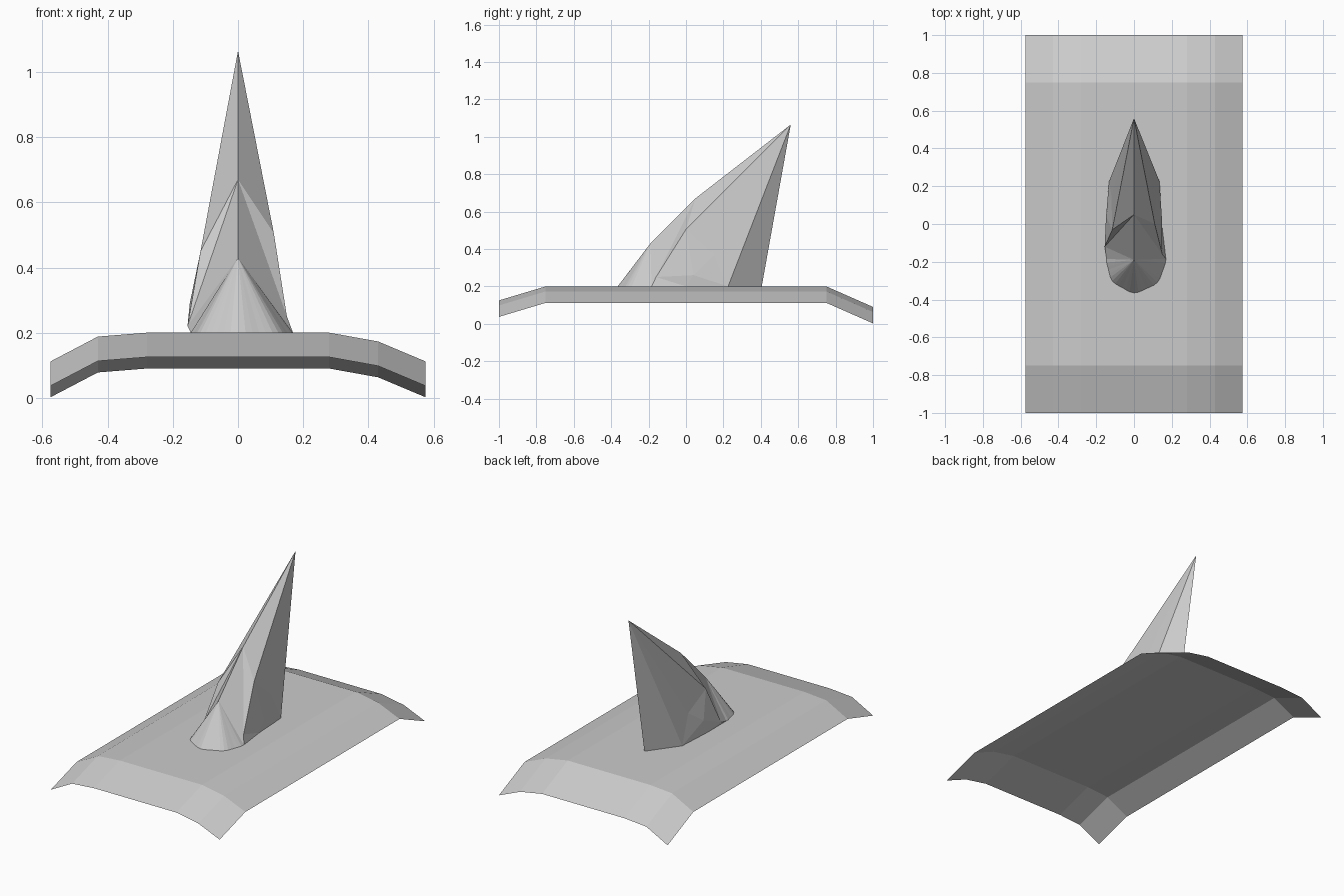
import bpy, math

if "Cube" in bpy.data.objects:
    bpy.data.objects.remove(bpy.data.objects["Cube"])


def make_mesh(name, verts, faces):
    me = bpy.data.meshes.new(name)
    me.from_pydata(verts, [], faces)
    me.validate()
    ob = bpy.data.objects.new(name, me)
    bpy.context.collection.objects.link(ob)
    return ob


# Water sheet: cross profile (x, z) swept along y stations (y, drop)
profile = [(-.575, .112), (-.43, .188), (-.28, .2), (.28, .2), (.43, .173), (.575, .112)]
stations = [(-1, .075), (-.75, 0), (.75, 0), (1, .11)]
verts = [(x, y, z - drop) for y, drop in stations for x, z in profile]
n = len(profile)
faces = [(j * n + i, j * n + i + 1, (j + 1) * n + i + 1, (j + 1) * n + i)
         for j in range(len(stations) - 1) for i in range(n - 1)]
make_mesh("water_sheet", verts, faces)

# Faceted fin: centre ridge points shared by both flanks
ridge = {"T": (0, .56, 1.065), "M": (0, .05, .67), "N": (0, -.19, .43), "K": (0, .405, .2)}
right = {"A": (.11, 0, .505), "B": (.118, .15, .37), "C": (.147, .04, .26),
         "D": (.135, .225, .2), "F": (.147, 0, .2), "E": (.15, -.16, .25)}
left = {"A": (-.115, -.03, .45), "B": (-.12, .15, .37), "C": (-.148, .04, .29),
        "D": (-.132, .225, .2), "F": (-.145, 0, .2), "E": (-.155, -.12, .22)}
flank = ["TKD", "TDB", "TBA", "TAM", "ABC", "BDC", "CDF", "CFE", "ACE", "MAE", "MEN"]

verts = list(ridge.values())
index = {k: i for i, k in enumerate(ridge)}
front = len(verts)
verts.append((0, -.365, .2))
faces = []
STEPS = 12
for sign, pts, shrink in ((1, right, .006), (-1, left, .03)):
    names = dict(index)
    for k, co in pts.items():
        names[k] = len(verts)
        verts.append(co)
    side = [tuple(names[c] for c in f) for f in flank]
    # Rounded cone at the nose: a fan from the low peak
    prev = front
    for s in range(1, STEPS + 1):
        t = s / STEPS
        a = t * math.radians(92)
        r = .175 - shrink * t - .008 * math.sin(t * math.pi * 2) ** 2
        verts.append((sign * r * math.sin(a), -.19 - r * math.cos(a), .2))
        side.append((index["N"], len(verts) - 1, prev))
        prev = len(verts) - 1
    side += [(index["N"], names["E"], prev), (names["E"], names["F"], prev)]
    faces += [f[::-1] if sign > 0 else f for f in side]

fin = make_mesh("fin", verts, faces)

# Consistent outward normals
import bmesh
bm = bmesh.new()
bm.from_mesh(fin.data)
bmesh.ops.recalc_face_normals(bm, faces=bm.faces)
bm.to_mesh(fin.data)
bm.free()
